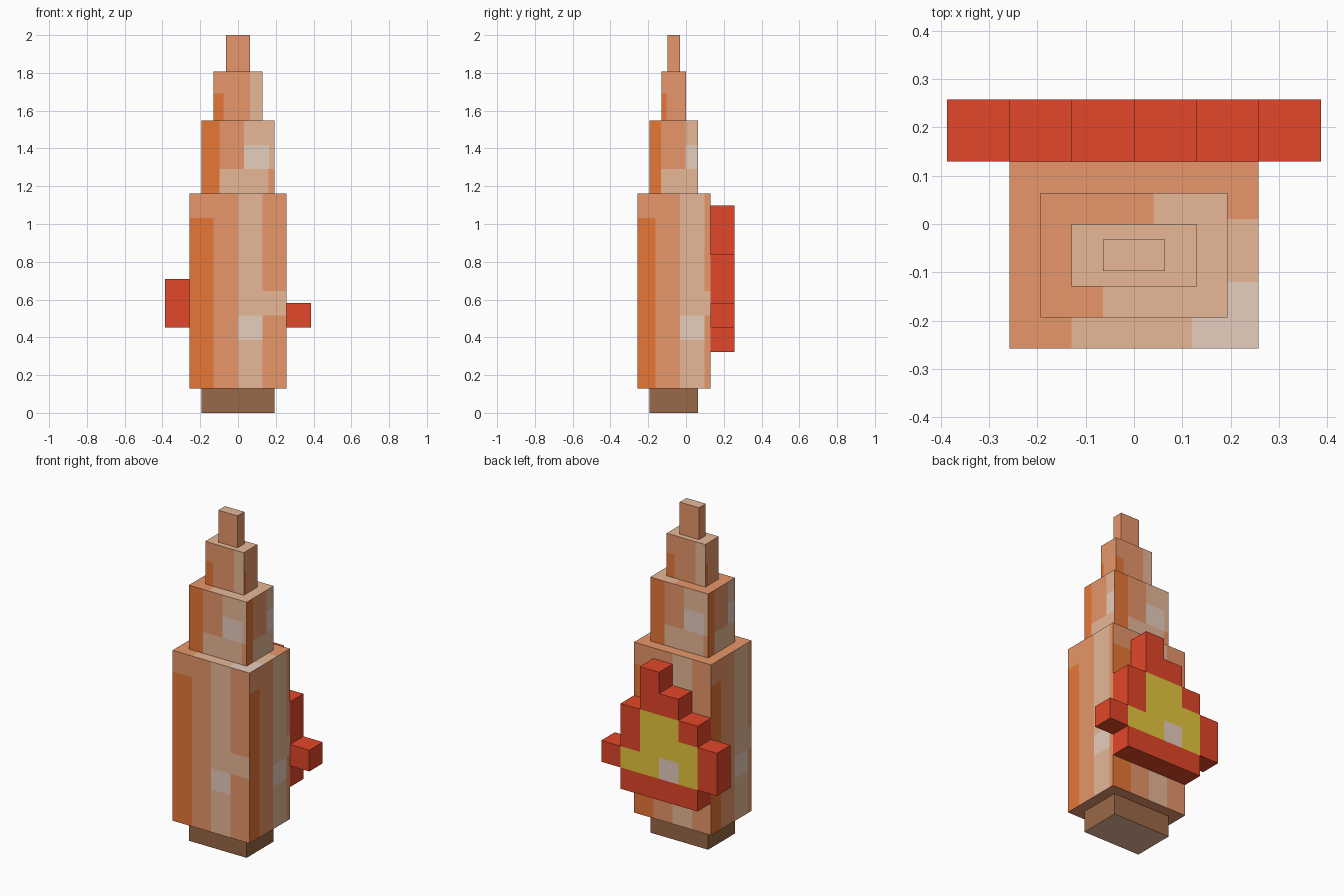
import bpy, bmesh
from mathutils import Vector

old = bpy.data.objects.get("Cube")
if old:
    bpy.data.objects.remove(old)

U = 2 / 15.5          # one block unit
X, Y, Z = Vector((1, 0, 0)), Vector((0, 1, 0)), Vector((0, 0, 1))


# ---- materials ----
def linear(c):
    c /= 255
    return c / 12.92 if c <= 0.04045 else ((c + 0.055) / 1.055) ** 2.4


PALETTE = {
    "peach": (254, 166, 117),
    "orange": (255, 132, 61),
    "light_peach": (255, 203, 167),
    "cream": (255, 227, 210),
    "brown": (154, 104, 71),
    "red": (227, 71, 41),
    "yellow": (255, 219, 71),
}
NAMES = list(PALETTE)
MATS = []
for name, rgb in PALETTE.items():
    mat = bpy.data.materials.new(name)
    colour = [linear(c) for c in rgb] + [1]
    mat.use_nodes = True
    mat.diffuse_color = colour
    mat.node_tree.nodes["Principled BSDF"].inputs["Base Color"].default_value = colour
    MATS.append(mat)


def finish(bm, name):
    mesh = bpy.data.meshes.new(name)
    bm.to_mesh(mesh)
    bm.free()
    for mat in MATS:
        mesh.materials.append(mat)
    obj = bpy.data.objects.new(name, mesh)
    bpy.context.collection.objects.link(obj)
    return obj


def paint(bm, normal, origin, u, v, patches):
    """Cut the faces pointing along normal into patches and colour them."""
    def side():
        bm.normal_update()
        return [f for f in bm.faces if f.normal.dot(normal) > 0.9]

    for axis, k in ((u, 1), (v, 3)):
        for cut in sorted({p[i] for p in patches for i in (k, k + 1)}):
            faces = side()
            geom = {g for f in faces for g in (*f.verts, *f.edges)}
            bmesh.ops.bisect_plane(bm, geom=faces + list(geom), dist=1e-5,
                                   plane_co=origin + axis * cut, plane_no=axis)
    for f in side():
        rel = f.calc_center_median() - origin
        for colour, u0, u1, v0, v1 in patches:
            if u0 < rel.dot(u) < u1 and v0 < rel.dot(v) < v1:
                f.material_index = NAMES.index(colour)


def block(name, hx, y0, y1, z0, z1, colour="peach", sides=(), shift=0, top=(), bottom=()):
    """Box with the same patches on all four sides, and others on its ends."""
    bm = bmesh.new()
    bmesh.ops.create_cube(bm, size=1)
    mid = Vector((0, (y0 + y1) / 2, (z0 + z1) / 2))
    for vert in bm.verts:
        vert.co = Vector((vert.co.x * 2 * hx, vert.co.y * (y1 - y0), vert.co.z * (z1 - z0))) + mid
    for f in bm.faces:
        f.material_index = NAMES.index(colour)
    if sides:
        for n in (-Y, X, Y, -X):
            right = Z.cross(n)
            half = hx if abs(n.y) > 0.5 else (y1 - y0) / 2
            origin = Vector((0, mid.y, 0)) - right * half
            s = 0 if abs(n.y) > 0.5 else shift
            paint(bm, n, origin, right, Z,
                  [(c, a - s if a > 0 else -1, b - s, d, e) for c, a, b, d, e in sides])
    if top:
        paint(bm, Z, Vector(), X, Y, top)
    if bottom:
        paint(bm, -Z, Vector(), X, Y, bottom)
    return finish(bm, name)


ALL = (-1, 1, -1, 1)

# ---- stacked tower ----
block("foot", 1.5 * U, -1.5 * U, U / 2, 0, U, "brown", bottom=[("light_peach", *ALL)])

block("main_body", 2 * U, -2 * U, U, U, 9 * U, shift=0.032,
      sides=[("orange", 0, U, 0, 8 * U),
             ("light_peach", 2 * U, 3 * U, 0, 2),
             ("light_peach", 3 * U, 4.3 * U, 4 * U, 5 * U),
             ("cream", 2 * U, 3 * U, 3 * U, 4 * U)],
      top=[("light_peach", -U, 1, -1, 0.01), ("cream", 0.12, 1, -1, -0.12)])

block("middle_tier", 1.5 * U, -1.5 * U, U / 2, 9 * U, 12 * U, shift=0.035,
      sides=[("orange", 0, 0.095, 0, 2),
             ("light_peach", 0.226, 1, 10 * U, 2),
             ("light_peach", 0.095, 0.355, 0, 10 * U),
             ("cream", 0.226, 0.358, 10 * U, 11 * U)],
      top=[("light_peach", 0.04, 1, -1, 1), ("light_peach", -U / 2, 1, -1, -U)])

block("upper_tier", U, -U, 0, 12 * U, 14 * U, shift=0.028,
      sides=[("orange", 0, 0.053, 0, 1.69), ("light_peach", 0.193, 1, 0, 2)],
      top=[("light_peach", *ALL)])

block("tip", U / 2, -0.75 * U, -0.25 * U, 14 * U, 2, top=[("light_peach", *ALL)])

# ---- flame on the back: column -> (bottom, top) of red and of yellow, in units ----
RED = {2: (3.5, 4.5), 1: (2.5, 6.5), 0: (2.5, 8.5), -1: (2.5, 7.5), -2: (2.5, 6.5), -3: (3.5, 5.5)}
YELLOW = {1: (3.5, 4.5), 0: (3.5, 6.5), -1: (3.5, 6.5), -2: (3.5, 5.5)}

bm = bmesh.new()
for col, (low, high) in RED.items():
    for i in range(int(high - low)):
        z = low + i
        corners = ((col, z), (col + 1, z), (col + 1, z + 1), (col, z + 1))
        bm.faces.new([bm.verts.new((a * U, U, b * U)) for a, b in corners])
bmesh.ops.remove_doubles(bm, verts=bm.verts[:], dist=1e-4)
out = bmesh.ops.extrude_face_region(bm, geom=bm.faces[:], use_keep_orig=True)
bmesh.ops.translate(bm, vec=Y * U, verts=[g for g in out["geom"] if isinstance(g, bmesh.types.BMVert)])
bmesh.ops.recalc_face_normals(bm, faces=bm.faces[:])
for f in bm.faces:
    c = f.calc_center_median() / U
    col = round(c.x - 0.5)
    low, high = YELLOW.get(col, (0, 0))
    colour = "red"
    if f.normal.y > 0.9 and low < c.z < high:
        # pale hot spot low in the flame
        colour = "cream" if col == -1 and c.z < low + 1 else "yellow"
    f.material_index = NAMES.index(colour)
finish(bm, "flame")
